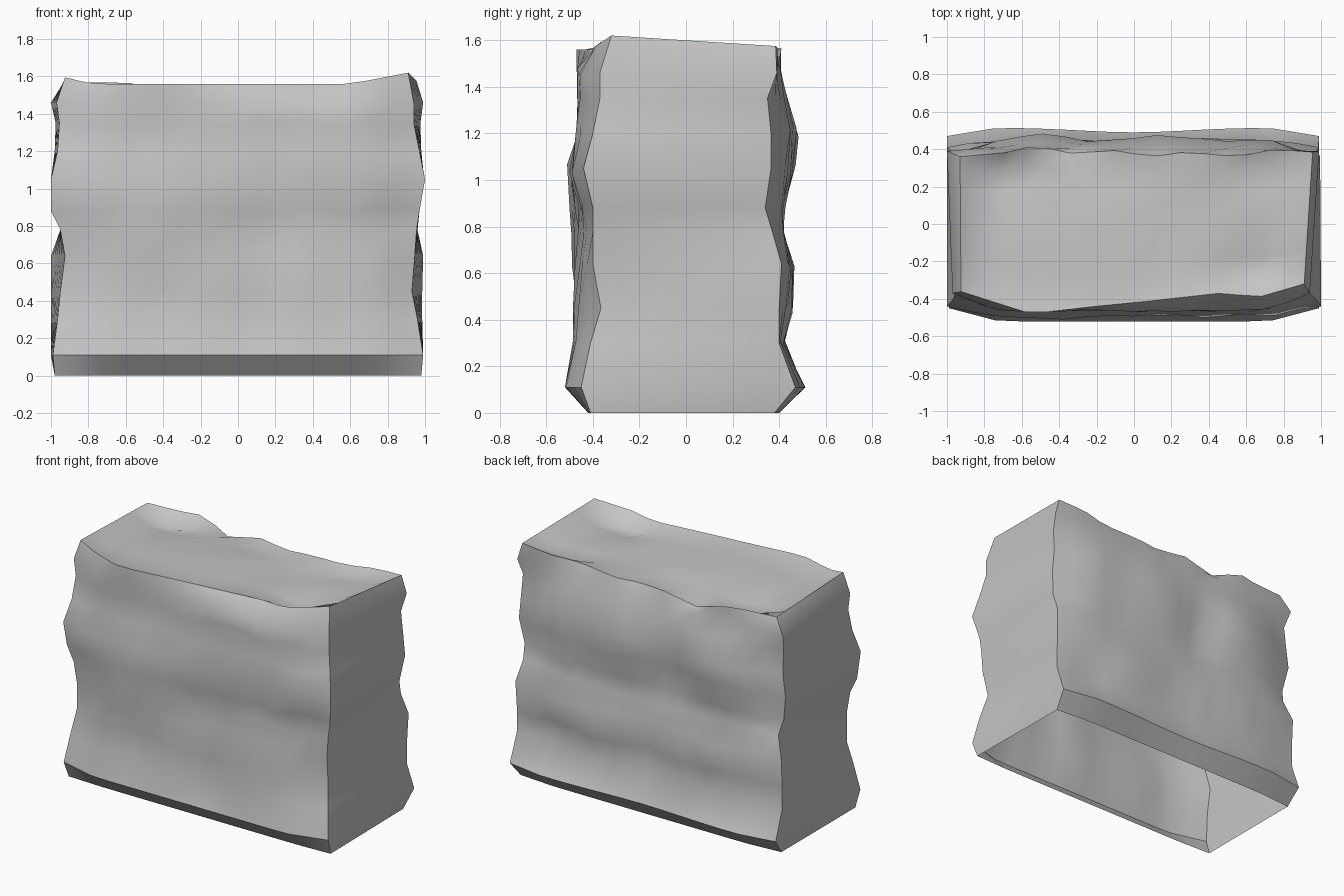
import bpy, bmesh, math, random

if "Cube" in bpy.data.objects:
    bpy.data.objects.remove(bpy.data.objects["Cube"])

random.seed(4)


def lerp(a, b, t):
    return a + (b - a) * t


def interp(x, pts):
    if x <= pts[0][0]:
        return pts[0][1]
    for (x0, y0), (x1, y1) in zip(pts, pts[1:]):
        if x <= x1:
            return lerp(y0, y1, (x - x0) / (x1 - x0))
    return pts[-1][1]


# Weathered corner profiles, one value per height level
LEVELS = [0, .11, .3, .45, .64, .78, .88, 1.05, 1.2, 1.35, 1.46, 1.57]
FL_X = [-.98, -.99, -.965, -.95, -.925, -.95, -1, -1, -.965, -.955, -.97, -.925]
BL_X = [-.98, -1, -1, -1, -1, -.95, -.97, -1, -.98, -.975, -1, -.93]
FR_X = [.98, .99, .96, .93, .945, .955, .97, 1, .97, .94, .94, .91]
BR_X = [.97, .99, .985, .985, .99, .96, .97, .995, .98, .975, .99, .955]
FRONT_CORNER_Y = [-.41, -.45, -.41, -.365, -.40, -.40, -.40, -.44, -.40, -.37, -.37, -.34]
BACK_CORNER_Y = [.38, .47, .40, .40, .41, .37, .34, .365, .365, .35, .39, .38]
FRONT_MID_Y = [-.42, -.52, -.48, -.47, -.465, -.46, -.47, -.495, -.465, -.46, -.465, -.44]
BACK_MID_Y = [.40, .515, .42, .445, .445, .412, .418, .44, .447, .42, .40, .37]

# Top rims: plan outline and height along x
FRONT_RIM_Y = [(-.93, -.36), (-.55, -.48), (-.2, -.44), (.1, -.41), (.46, -.37), (.67, -.39), (.91, -.32)]
BACK_RIM_Y = [(-.93, .36), (-.7, .38), (-.53, .42), (-.3, .37), (-.15, .4), (.1, .36), (.27, .385),
              (.55, .36), (.75, .4), (.95, .385)]
FRONT_RIM_Z = [(-.92, 1.595), (-.78, 1.56), (.6, 1.56), (.91, 1.62)]
BACK_RIM_Z = [(-.93, 1.57), (-.55, 1.565), (-.35, 1.49), (-.1, 1.54), (.2, 1.525), (.6, 1.55), (.95, 1.575)]

# Dents (+) and lumps (-): position in the wall plane, depth, radius
FRONT_DENTS = [(.05, .21, .05, .12), (.12, .74, .03, .13), (.65, .8, .03, .2), (-.45, .8, -.025, .3),
               (-.5, .42, .015, .15), (.4, .5, -.015, .16)]
BACK_DENTS = [(-.5, 1.12, -.045, .17), (-.22, 1.0, .04, .14), (.15, 1.15, -.03, .18), (.35, .58, -.025, .15),
              (.72, .32, .04, .12), (-.5, .55, -.02, .15), (0, .45, .02, .15)]
TOP_DENTS = [(-.86, 0, .02, .15), (.6, -.3, .05, .18), (.4, .1, .025, .2), (-.66, .3, .05, .16),
             (-.2, .34, .03, .15), (.15, .34, .02, .15), (.65, .34, .02, .15), (-.2, -.25, -.015, .35)]

COLS = 17
DEPTHS = [0, .12, .27, .43, .6, .75, .88, 1]
bm = bmesh.new()
patch_id = bm.faces.layers.int.new("patch")


def dent(x, z, dents):
    return sum(d * math.exp(-((x - a) ** 2 + (z - b) ** 2) / r ** 2) for a, b, d, r in dents)


def add_patch(grid, pid):
    vs = [[bm.verts.new(p) for p in row] for row in grid]
    for r0, r1 in zip(vs, vs[1:]):
        for i in range(len(r0) - 1):
            f = bm.faces.new((r0[i], r0[i + 1], r1[i + 1], r1[i]))
            f[patch_id] = pid


def broad_face(left, right, corner, mid, rim_y, rim_z, dents, side):
    """Rows of points across the front (side -1) or back (side 1)."""
    rows = []
    top = len(LEVELS) - 1
    for k, z in enumerate(LEVELS):
        row = []
        for c in range(COLS):
            x = lerp(left[k], right[k], c / (COLS - 1))
            if k == top:
                row.append((x, interp(x, rim_y), interp(x, rim_z)))
                continue
            inner = 0 < c < COLS - 1
            t = min(1, (1 - abs(2 * c / (COLS - 1) - 1)) / .27)
            y = lerp(corner[k], mid[k], t)
            if inner and k > 1:
                y -= side * (dent(x, z, dents) + random.uniform(-.008, .008))
                y = max(-.52, min(.495, y))
            elif k == 1 and side > 0:
                y -= .025 * math.exp(-(x / .4) ** 2)
            row.append((x, y, z + (random.uniform(-.02, .02) if inner and k > 1 else 0)))
        rows.append(row)
    return rows


front = broad_face(FL_X, FR_X, FRONT_CORNER_Y, FRONT_MID_Y, FRONT_RIM_Y, FRONT_RIM_Z, FRONT_DENTS, -1)
back = broad_face(BL_X, BR_X, BACK_CORNER_Y, BACK_MID_Y, BACK_RIM_Y, BACK_RIM_Z, BACK_DENTS, 1)

# Front and back walls, each with a chamfered foot
add_patch(front[:2], 0)
add_patch(front[1:], 1)
add_patch([r[::-1] for r in back[:2]], 2)
add_patch([r[::-1] for r in back[1:]], 3)


def span(a, b, t):
    return tuple(lerp(p, q, t) for p, q in zip(a, b))


# End walls
for end, pid in ((0, 4), (-1, 5)):
    grid = [[span(f[end], b[end], t) for t in DEPTHS] for f, b in zip(front, back)]
    add_patch(grid if end else [r[::-1] for r in grid], pid)

# Nearly level top with shallow hollows behind the rims
top_rows = []
for t in DEPTHS:
    row = []
    for c in range(COLS):
        x, y, z = span(front[-1][c], back[-1][c], t)
        if 0 < t < 1 and 0 < c < COLS - 1:
            z = 1.535 - dent(x, y, TOP_DENTS) + random.uniform(-.006, .006)
        row.append((x, y, z))
    top_rows.append(row)
add_patch(top_rows, 6)

# Weld the shell and keep creases where the walls meet
bmesh.ops.remove_doubles(bm, verts=bm.verts, dist=1e-4)
for f in bm.faces:
    f.smooth = True
for e in bm.edges:
    if len({f[patch_id] for f in e.link_faces}) > 1:
        e.smooth = False

mesh = bpy.data.meshes.new("stone_block")
bm.to_mesh(mesh)
bm.free()
stone = bpy.data.materials.new("grey_stone")
stone.diffuse_color = (.56, .56, .56, 1)
stone.use_nodes = True
stone.node_tree.nodes["Principled BSDF"].inputs["Base Color"].default_value = stone.diffuse_color
mesh.materials.append(stone)
block = bpy.data.objects.new("stone_block", mesh)
bpy.context.collection.objects.link(block)
